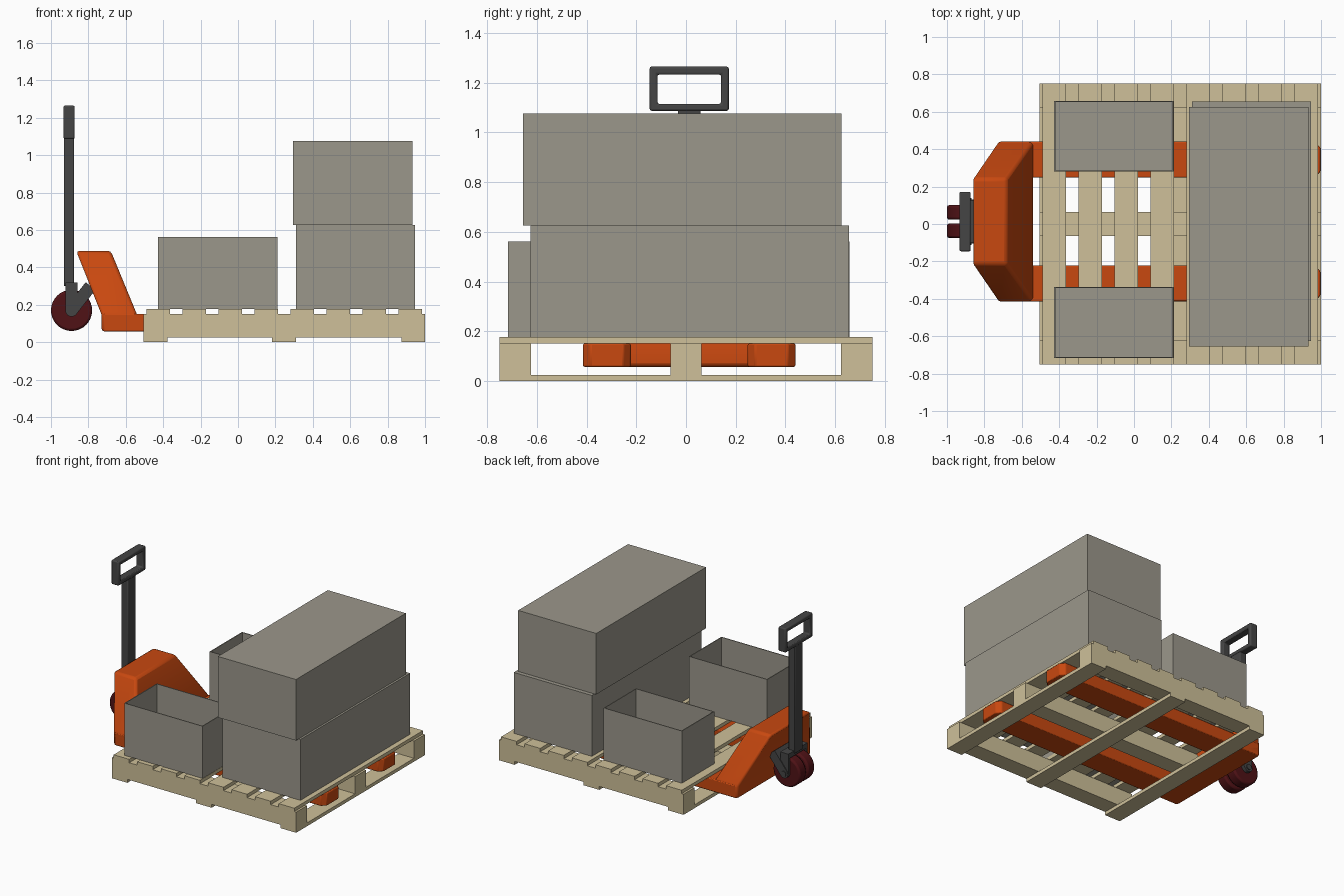
import bpy, bmesh, math
from mathutils import Vector

if "Cube" in bpy.data.objects:
    bpy.data.objects.remove(bpy.data.objects["Cube"])

YC = 0.013  # centre line of the pallet truck


def material(name, r, g, b):
    m = bpy.data.materials.new(name)
    m.diffuse_color = (r, g, b, 1)
    m.use_nodes = True
    m.node_tree.nodes["Principled BSDF"].inputs["Base Color"].default_value = m.diffuse_color
    return m


WOOD = material("wood", 0.62, 0.53, 0.32)
CARD = material("crate_grey", 0.33, 0.31, 0.26)
ORANGE = material("orange_paint", 0.58, 0.065, 0.005)
STEEL = material("dark_steel", 0.06, 0.06, 0.06)
RUBBER = material("red_wheel", 0.08, 0.006, 0.008)


def finish(name, bm, mat, bevel=0.0, segments=2):
    bmesh.ops.recalc_face_normals(bm, faces=bm.faces)
    me = bpy.data.meshes.new(name)
    bm.to_mesh(me)
    bm.free()
    ob = bpy.data.objects.new(name, me)
    bpy.context.collection.objects.link(ob)
    me.materials.append(mat)
    if bevel:
        mod = ob.modifiers.new("bevel", 'BEVEL')
        mod.width, mod.segments = bevel, segments
        mod.limit_method, mod.angle_limit = 'ANGLE', math.radians(30)
    return ob


def loft(name, rings, mat, bevel=0.0):
    """Closed solid through a list of equal-length point rings."""
    bm = bmesh.new()
    vs = [[bm.verts.new(p) for p in ring] for ring in rings]
    n = len(vs[0])
    for a, b in zip(vs, vs[1:]):
        for i in range(n):
            bm.faces.new((a[i], a[(i + 1) % n], b[(i + 1) % n], b[i]))
    bm.faces.new(vs[0][::-1])
    bm.faces.new(vs[-1])
    return finish(name, bm, mat, bevel)


def rect(x0, x1, y0, y1, z):
    return [(x0, y0, z), (x1, y0, z), (x1, y1, z), (x0, y1, z)]


def box(name, x0, x1, y0, y1, z0, z1, mat, bevel=0.0):
    return loft(name, [rect(x0, x1, y0, y1, z0), rect(x0, x1, y0, y1, z1)], mat, bevel)


def plate(name, profile, y0, y1, mat, bevel=0.0):
    """Extrude an x-z profile along y."""
    return loft(name, [[(x, y, z) for x, z in profile] for y in (y0, y1)], mat, bevel)


def smooth(ob):
    bpy.ops.object.select_all(action='DESELECT')
    bpy.context.view_layer.objects.active = ob
    ob.select_set(True)
    bpy.ops.object.shade_smooth_by_angle(angle=math.radians(35))


# pallet: stringers, bottom boards, top slats
for i, (y0, y1) in enumerate([(-0.75, -0.623), (-0.063, 0.063), (0.623, 0.75)]):
    box(f"pallet_stringer_{i}", -0.505, 1.0, y0, y1, 0.025, 0.152, WOOD)
for i, x in enumerate((-0.505, 0.183, 0.873)):
    box(f"pallet_bottom_board_{i}", x, x + 0.127, -0.75, 0.75, 0, 0.025, WOOD)
for i in range(8):
    x = -0.49 + 0.1925 * i
    box(f"pallet_slat_{i}", x, x + 0.127, -0.75, 0.75, 0.152, 0.177, WOOD)

# stacked closed crates
box("crate_lower", 0.31, 0.947, -0.625, 0.655, 0.177, 0.626, CARD)
box("crate_upper", 0.295, 0.932, -0.655, 0.625, 0.626, 1.076, CARD)

# open crates: walls fold over the rim into a thin inner shell
for name, y0, y1 in (("open_crate_front", -0.716, -0.337), ("open_crate_back", 0.28, 0.658)):
    t, x0, x1, z0, z1 = 0.006, -0.427, 0.212, 0.177, 0.562
    inner = (x0 + t, x1 - t, y0 + t, y1 - t)
    loft(name, [rect(x0, x1, y0, y1, z0), rect(x0, x1, y0, y1, z1),
                rect(*inner, z1), rect(*inner, z0 + t)], CARD)

# forks with chamfered tips
for side, name in ((-1, "fork_front"), (1, "fork_back")):
    ya, yb = sorted((YC + side * 0.235, YC + side * 0.427))
    outline = [(-0.72, ya), (0.965, ya), (0.996, ya + 0.03),
               (0.996, yb - 0.03), (0.965, yb), (-0.72, yb)]
    smooth(loft(name, [[(x, y, z) for x, y in outline] for z in (0.058, 0.151)],
                ORANGE, 0.006))

# sloping hood standing on the truck base
hood = loft("truck_hood", [rect(-0.73, -0.54, YC - 0.427, YC + 0.427, 0.058),
                           rect(-0.73, -0.54, YC - 0.427, YC + 0.427, 0.148),
                           rect(-0.865, -0.68, YC - 0.23, YC + 0.23, 0.488)],
            ORANGE, 0.016)
smooth(hood)

# steering wheels and axle
AX, AZ = -0.89, 0.17


def cylinder(name, r, y0, y1, mat, bevel=0.0):
    pts = [(AX + r * math.cos(a), AZ + r * math.sin(a))
           for a in (2 * math.pi * k / 32 for k in range(32))]
    smooth(plate(name, pts, y0, y1, mat, bevel))


for side, name in ((-1, "wheel_front"), (1, "wheel_back")):
    ya, yb = sorted((YC + side * 0.01, YC + side * 0.088))
    cylinder(name, 0.11, ya, yb, RUBBER, 0.012)
cylinder("wheel_axle", 0.02, YC - 0.125, YC + 0.125, STEEL)


def rounded_arm(length, width, lean):
    """x-z profile of an arm with a round end on the axle, leaning toward +x."""
    h = width / 2
    pts = [(h * math.cos(a), h * math.sin(a))
           for a in (math.pi + math.pi * k / 10 for k in range(11))]
    pts += [(h, length), (-h, length)]
    c, s = math.cos(lean), math.sin(lean)
    return [(AX + u * c + v * s, AZ - u * s + v * c) for u, v in pts]


# upright clevis and leaning link arms on both sides of the wheels
for side in (-1, 1):
    tag = "front" if side < 0 else "back"
    ya, yb = sorted((YC + side * 0.094, YC + side * 0.112))
    plate(f"clevis_plate_{tag}", rounded_arm(0.15, 0.066, 0), ya, yb, STEEL)
    ya, yb = sorted((YC + side * 0.092, YC + side * 0.118))
    plate(f"link_arm_{tag}", rounded_arm(0.165, 0.066, math.radians(38)), ya, yb, STEEL)
box("clevis_bridge", AX - 0.033, AX + 0.033, YC - 0.112, YC + 0.112, 0.284, 0.32, STEEL)
link = [(AX + u * math.cos(0.663) + v * math.sin(0.663),
         AZ - u * math.sin(0.663) + v * math.cos(0.663))
        for u, v in ((-0.033, 0.118), (0.033, 0.118), (0.033, 0.165), (-0.033, 0.165))]
plate("link_bridge", link, YC - 0.118, YC + 0.118, STEEL)

# handle pole and rectangular grip
smooth(box("handle_pole", -0.931, -0.876, YC - 0.046, YC + 0.046, 0.3, 1.1, STEEL, 0.006))
bm = bmesh.new()
loops = []
for x in (-0.933, -0.873):
    for hw, z0, z1 in ((0.159, 1.087, 1.265), (0.128, 1.115, 1.233)):
        loops.append([bm.verts.new((x, YC + sy * hw, z)) for sy, z in
                      ((-1, z0), (1, z0), (1, z1), (-1, z1))])
lo, li, ro, ri = loops
for a, b in ((lo, li), (li, ri), (ri, ro), (ro, lo)):
    for i in range(4):
        j = (i + 1) % 4
        bm.faces.new((a[i], a[j], b[j], b[i]))
smooth(finish("handle_grip", bm, STEEL, 0.008))
